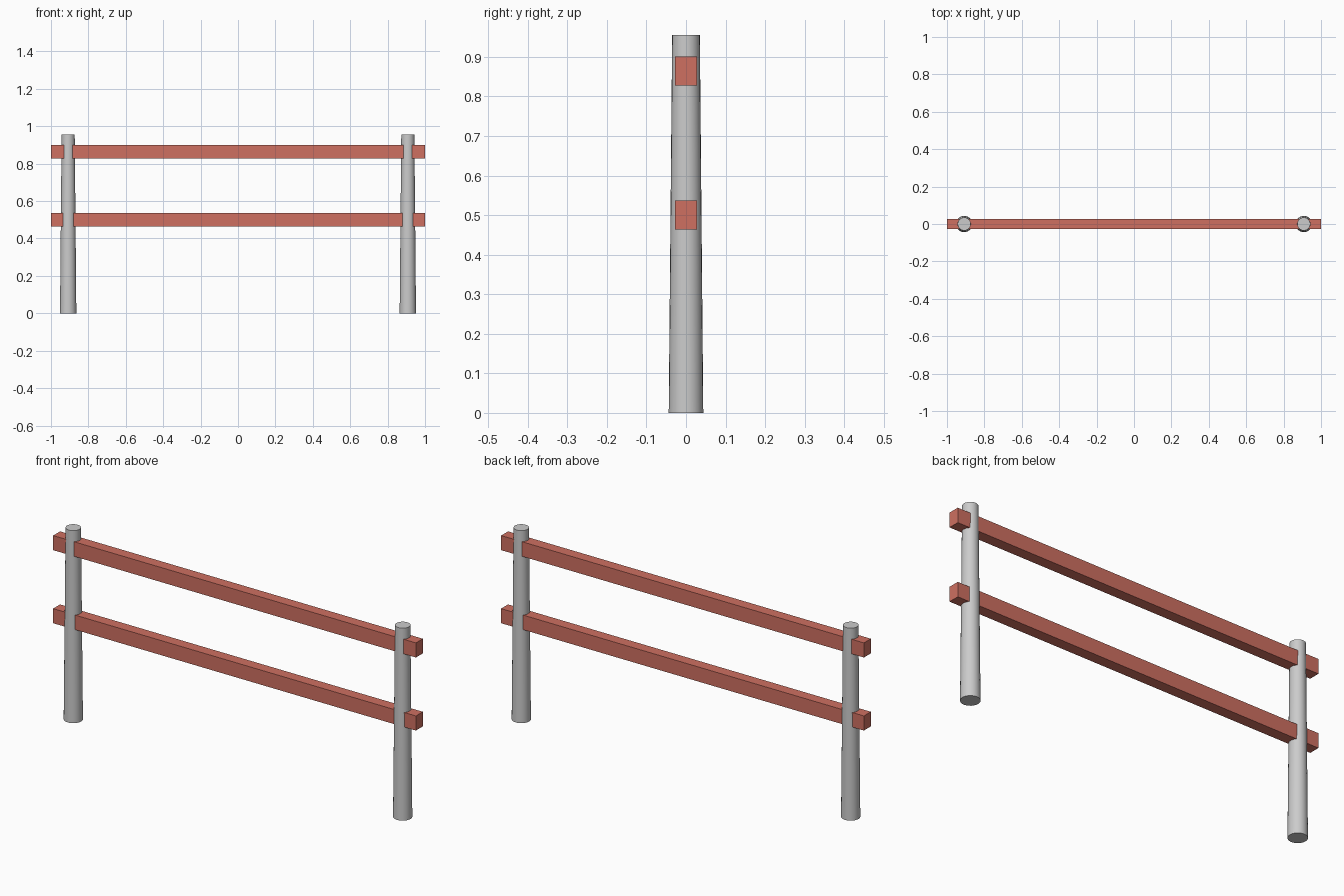
import bpy, math

if "Cube" in bpy.data.objects:
    bpy.data.objects.remove(bpy.data.objects["Cube"])

red = bpy.data.materials.new("rail_red")
red.diffuse_color = (0.62, 0.16, 0.12, 1)
red.use_nodes = True
red.node_tree.nodes["Principled BSDF"].inputs["Base Color"].default_value = red.diffuse_color

POST_H, POST_X = 0.955, 0.908


def post(name, x):
    bpy.ops.mesh.primitive_cone_add(vertices=24, radius1=0.0437, radius2=0.035,
                                    depth=POST_H, location=(x, 0, POST_H / 2))
    ob = bpy.context.object
    ob.name = name
    bpy.ops.object.shade_smooth_by_angle(angle=math.radians(40))


def rail(name, z):
    bpy.ops.mesh.primitive_cube_add(size=1, location=(0, 0, z))
    ob = bpy.context.object
    ob.name = name
    ob.scale = (2.0, 0.0545, 0.0727)
    bpy.ops.object.transform_apply(location=False, rotation=False, scale=True)
    ob.data.materials.append(red)


# Tapered round posts
post("left_post", -POST_X)
post("right_post", POST_X)

# Rails passing through both posts
rail("lower_rail", 0.5)
rail("upper_rail", 0.864)
